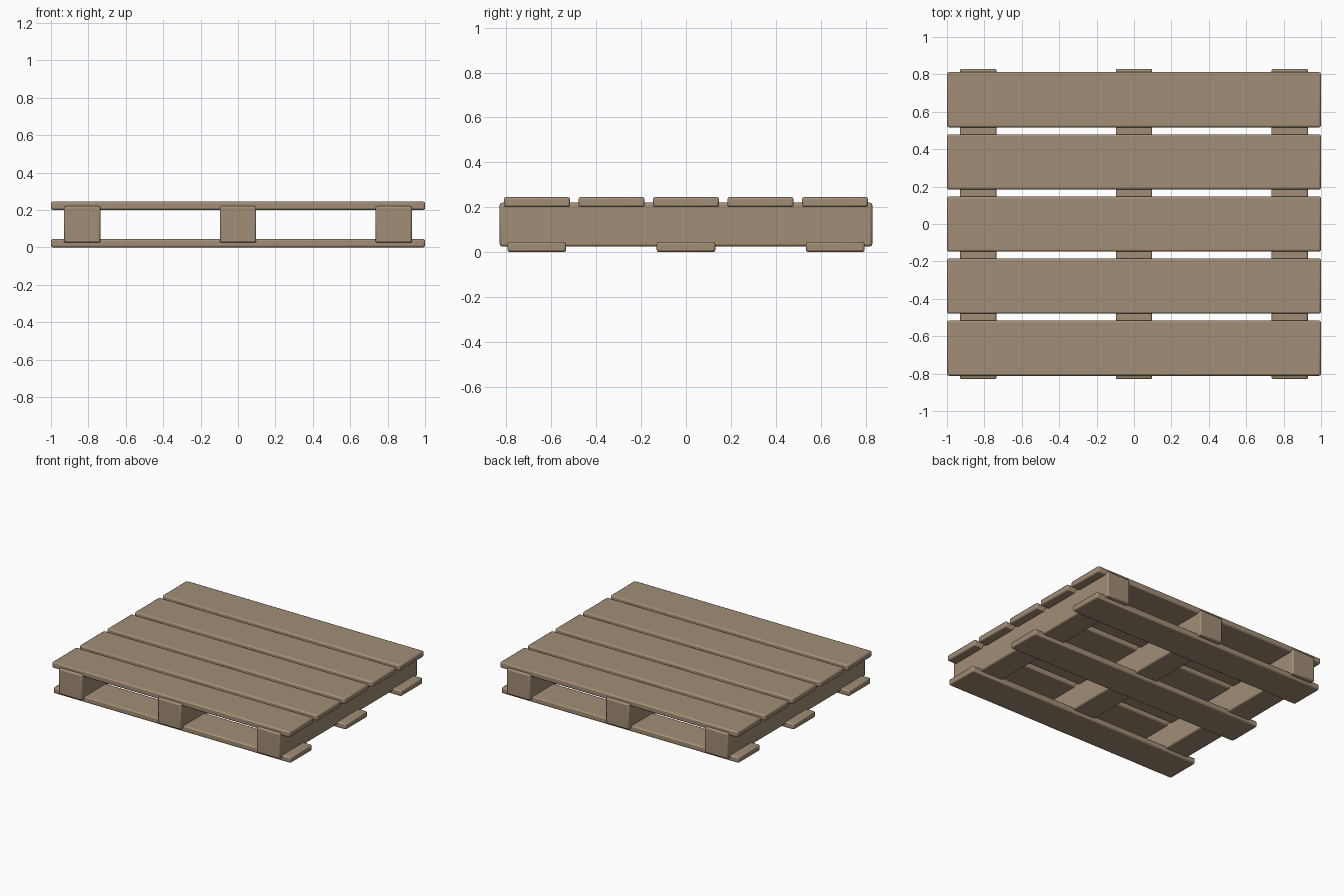
import bpy

if "Cube" in bpy.data.objects:
    bpy.data.objects.remove(bpy.data.objects["Cube"])

wood = bpy.data.materials.new("weathered_wood")
wood.diffuse_color = (0.36, 0.27, 0.18, 1)
wood.use_nodes = True
wood.node_tree.nodes["Principled BSDF"].inputs["Base Color"].default_value = wood.diffuse_color


def plank(name, size, center, bevel=0.01):
    """Box with softly rounded edges."""
    bpy.ops.mesh.primitive_cube_add(size=1, location=center)
    ob = bpy.context.object
    ob.name = name
    ob.scale = size
    bpy.ops.object.transform_apply(location=False, rotation=False, scale=True)
    mod = ob.modifiers.new("rounded_edges", 'BEVEL')
    mod.width = bevel
    mod.segments = 2
    ob.data.materials.append(wood)
    bpy.ops.object.shade_smooth_by_angle()
    return ob


# Five deck boards on top
for i in range(5):
    plank(f"deck_board_{i + 1}", (2.0, 0.295, 0.045), (0, (i - 2) * 0.332, 0.2225))

# Three stringers running front to back, slightly sunk into the boards
for i in (-1, 0, 1):
    plank(f"stringer_{i + 2}", (0.195, 1.66, 0.195), (i * 0.833, 0, 0.1225))

# Three bottom boards
for i in (-1, 0, 1):
    plank(f"bottom_board_{i + 2}", (2.0, 0.262, 0.045), (0, i * 0.665, 0.0225))
